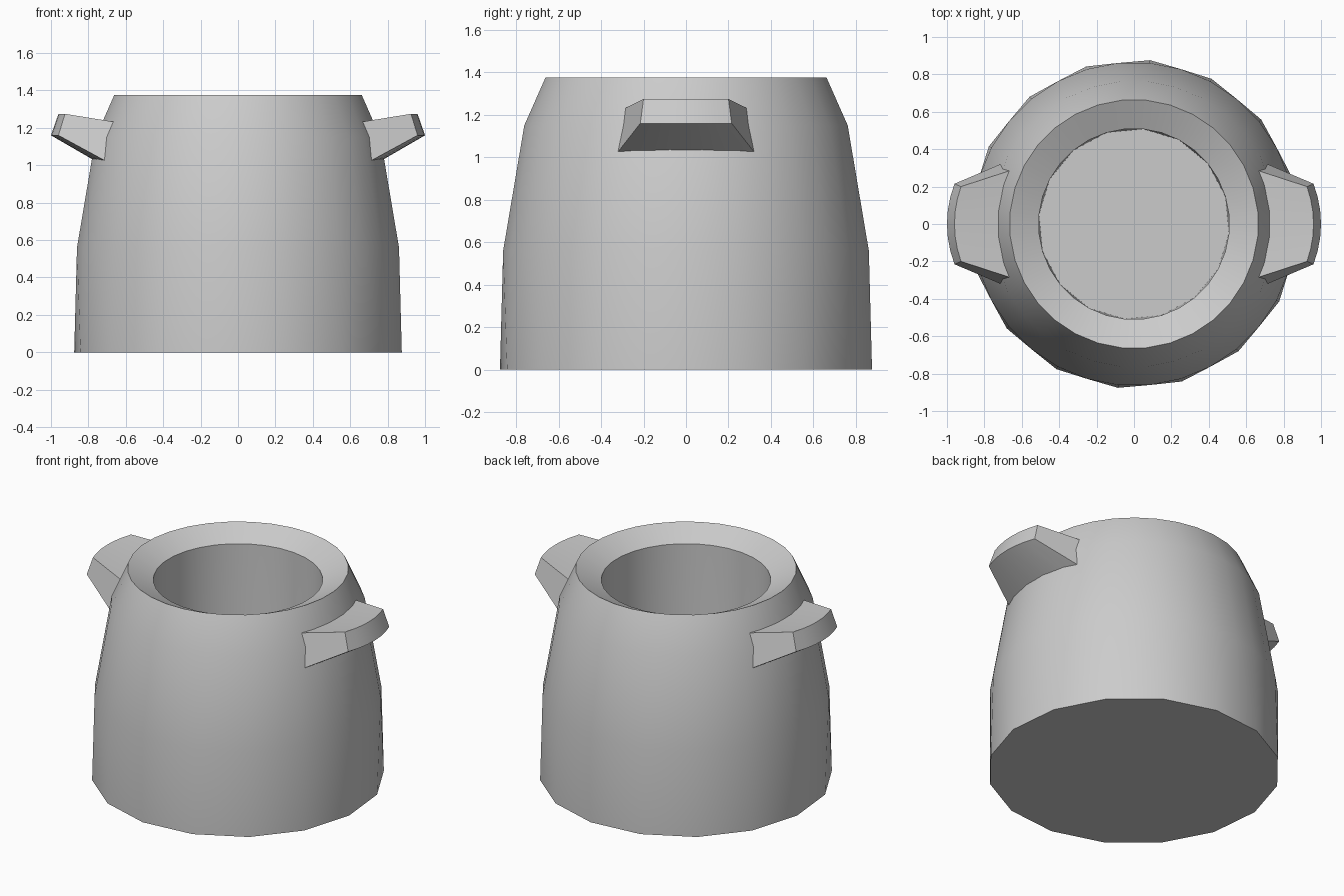
import bpy, bmesh
from math import cos, sin, pi

if "Cube" in bpy.data.objects:
    bpy.data.objects.remove(bpy.data.objects["Cube"])

N = 32


def finish(bm, name):
    bmesh.ops.recalc_face_normals(bm, faces=bm.faces)
    me = bpy.data.meshes.new(name)
    bm.to_mesh(me)
    bm.free()
    ob = bpy.data.objects.new(name, me)
    bpy.context.collection.objects.link(ob)
    bpy.ops.object.select_all(action='DESELECT')
    ob.select_set(True)
    bpy.context.view_layer.objects.active = ob
    bpy.ops.object.shade_smooth_by_angle(angle=pi / 6)
    return ob


def ring(bm, r, z, step=1):
    # step 2 keeps every odd corner, giving a 16-sided ring
    idx = range(step - 1, N, step)
    angles = [(i + 0.5) * 2 * pi / N for i in idx]
    return [bm.verts.new((r * cos(a), r * sin(a), z)) for a in angles]


def bridge(bm, a, b):
    for i in range(N):
        bm.faces.new((a[i], a[(i + 1) % N], b[(i + 1) % N], b[i]))


def bridge_half(bm, fine, coarse):
    # joins a 32-sided ring to a 16-sided one with triangles
    for k in range(N // 2):
        p, q, r = (fine[(2 * k + j) % N] for j in (1, 2, 3))
        c, d = coarse[k], coarse[(k + 1) % (N // 2)]
        bm.faces.new((p, q, c))
        bm.faces.new((q, d, c))
        bm.faces.new((q, r, d))


# pot body: bottom, shoulder, sloping lip and hollow
bm = bmesh.new()
base = ring(bm, 0.88, 0, 2)
rings = [ring(bm, r, z) for r, z in
         ((0.865, 0.56), (0.765, 1.15), (0.665, 1.375), (0.51, 1.30))]
floor = ring(bm, 0.51, 0.5, 2)
bridge_half(bm, rings[0], base)
for a, b in zip(rings, rings[1:]):
    bridge(bm, a, b)
bridge_half(bm, rings[-1], floor)
bm.faces.new(base)
bm.faces.new(floor)
finish(bm, "pot_body")


# handles: curved tapering lugs sunk into the wall
def handle(name, side):
    # corner of section: x at middle, set-back at the ends, half width, z
    section = ((0.96, 0.035, 0.20, 1.275), (1.0, 0.04, 0.215, 1.16),
               (0.68, 0.06, 0.36, 0.975), (0.65, 0.05, 0.306, 1.222))
    bm = bmesh.new()
    rows = []
    for i in range(7):
        t = i / 3 - 1
        rows.append([bm.verts.new((side * (x - s * t * t), w * t, z))
                     for x, s, w, z in section])
    for a, b in zip(rows, rows[1:]):
        for j in range(4):
            k = (j + 1) % 4
            bm.faces.new((a[j], a[k], b[k], b[j]))
    bm.faces.new(rows[0])
    bm.faces.new(rows[-1])
    finish(bm, name)


handle("right_handle", 1)
handle("left_handle", -1)
